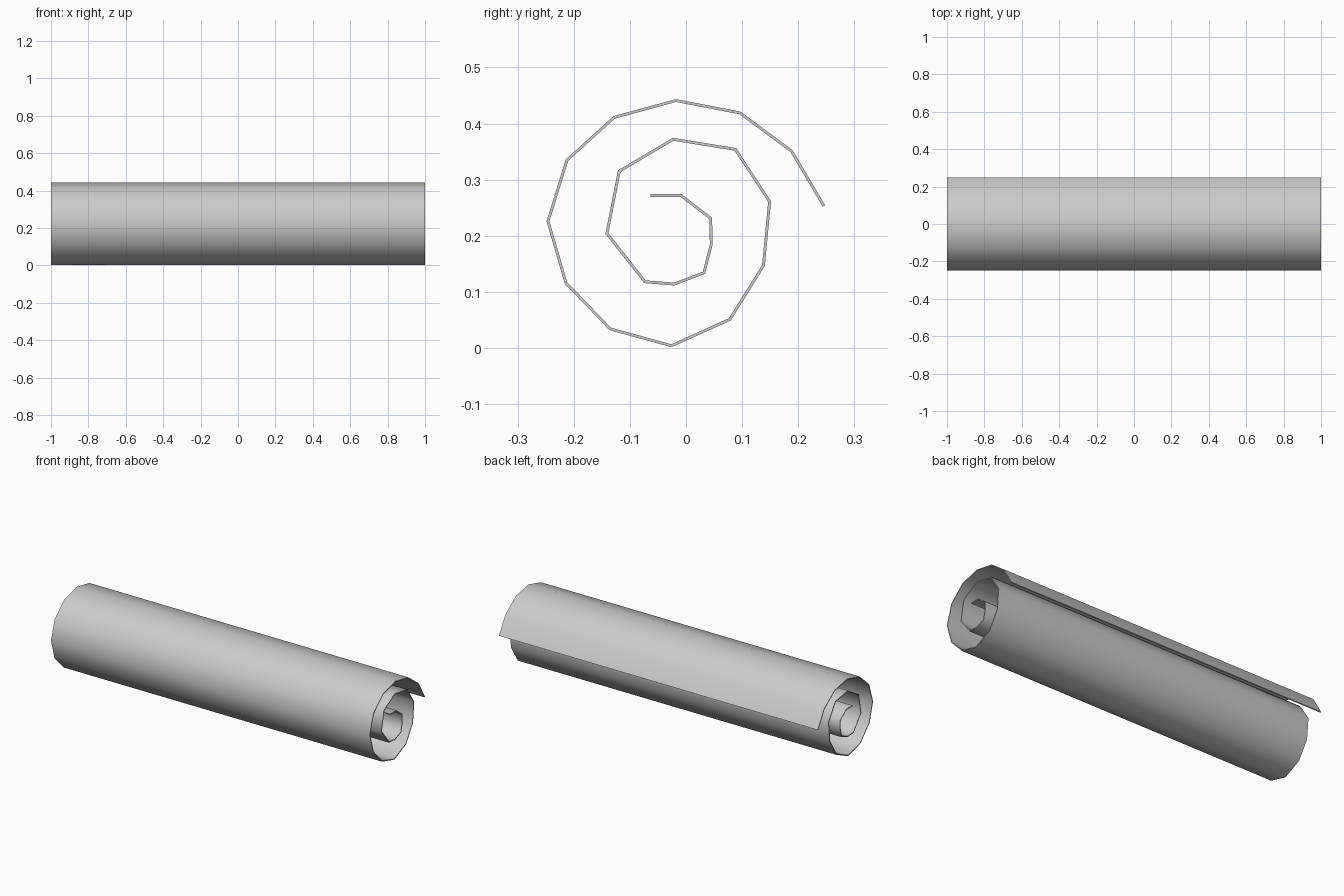
import bpy, bmesh, math

if "Cube" in bpy.data.objects:
    bpy.data.objects.remove(bpy.data.objects["Cube"])

# Spiral cross-section (y, z), from the inner end to the loose outer flap
PROFILE = [
    (-0.063, 0.272), (-0.009, 0.272), (0.044, 0.231), (0.045, 0.185),
    (0.032, 0.134), (-0.021, 0.114), (-0.073, 0.118), (-0.141, 0.204),
    (-0.119, 0.315), (-0.023, 0.372), (0.088, 0.354), (0.149, 0.261),
    (0.138, 0.147), (0.078, 0.051), (-0.026, 0.004), (-0.135, 0.034),
    (-0.214, 0.116), (-0.246, 0.226), (-0.212, 0.335), (-0.128, 0.411),
    (-0.018, 0.441), (0.096, 0.419), (0.188, 0.351), (0.246, 0.253),
]
HALF_LENGTH = 1.0
THICKNESS = 0.005

# Rolled sheet: the spiral swept along x
bm = bmesh.new()
rows = [[bm.verts.new((x, y, z)) for y, z in PROFILE]
        for x in (-HALF_LENGTH, HALF_LENGTH)]
for i in range(len(PROFILE) - 1):
    bm.faces.new((rows[0][i], rows[0][i + 1], rows[1][i + 1], rows[1][i]))
mesh = bpy.data.meshes.new("rolled_sheet")
bm.to_mesh(mesh)
bm.free()
sheet = bpy.data.objects.new("rolled_sheet", mesh)
bpy.context.collection.objects.link(sheet)
bpy.context.view_layer.objects.active = sheet
sheet.select_set(True)

# Thin paper thickness, applied so the cut edges can stay sharp
solid = sheet.modifiers.new("paper_thickness", 'SOLIDIFY')
solid.thickness = THICKNESS
solid.offset = 0
solid.use_even_offset = True
bpy.ops.object.modifier_apply(modifier=solid.name)
bpy.ops.object.shade_smooth_by_angle(angle=math.radians(65))
